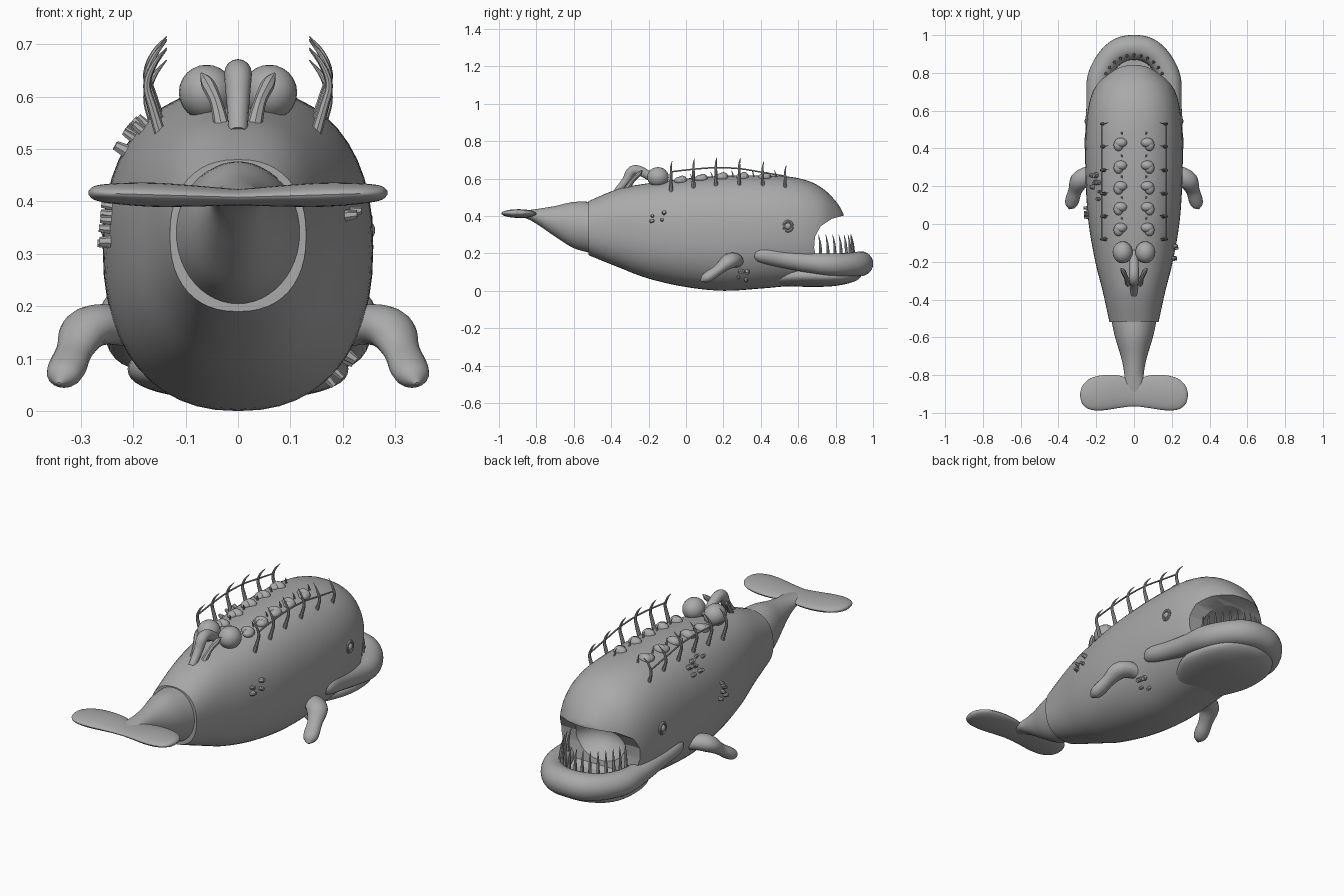
import bpy, bmesh, math, random
from mathutils import Vector, Matrix

cube = bpy.data.objects.get("Cube")
if cube:
    bpy.data.objects.remove(cube)
random.seed(4)

skin = bpy.data.materials.new("stone_grey")
skin.use_nodes = True
skin.diffuse_color = (0.4, 0.4, 0.4, 1)
skin.node_tree.nodes["Principled BSDF"].inputs["Base Color"].default_value = skin.diffuse_color
P = 2.3  # squareness of the body cross-section


def finish(name, bm, smooth=True):
    bmesh.ops.recalc_face_normals(bm, faces=bm.faces)
    mesh = bpy.data.meshes.new(name)
    bm.to_mesh(mesh)
    bm.free()
    mesh.materials.append(skin)
    obj = bpy.data.objects.new(name, mesh)
    bpy.context.collection.objects.link(obj)
    if smooth:
        shade(obj)
    return obj


def activate(obj):
    bpy.ops.object.select_all(action='DESELECT')
    obj.select_set(True)
    bpy.context.view_layer.objects.active = obj


def shade(obj):
    activate(obj)
    bpy.ops.object.shade_smooth_by_angle(angle=math.radians(40))


def spline(rows, sub):
    """Smooth interpolation through rows of numbers."""
    out = []
    for i in range(len(rows) - 1):
        a, b, c, d = (rows[max(0, min(len(rows) - 1, i + k))] for k in (-1, 0, 1, 2))
        for s in range(sub):
            t = s / sub
            out.append([0.5 * (2 * q + (r - p) * t + (2 * p - 5 * q + 4 * r - w) * t * t
                               + (3 * q - p - 3 * r + w) * t ** 3)
                        for p, q, r, w in zip(a, b, c, d)])
    return out + [list(rows[-1])]


def power(v, p):
    return math.copysign(abs(v) ** (2 / p), v)


def loft(name, stations, p=2, n=32):
    """Skin of closed rings; each station is centre, u axis, v axis."""
    bm = bmesh.new()
    rings = []
    for c, u, v in stations:
        angles = [2 * math.pi * k / n for k in range(n)]
        rings.append([bm.verts.new(c + u * power(math.cos(a), p) + v * power(math.sin(a), p))
                      for a in angles])
    for lo, hi in zip(rings, rings[1:]):
        for k in range(n):
            bm.faces.new((lo[k], lo[k - 1], hi[k - 1], hi[k]))
    bm.faces.new(rings[0])
    bm.faces.new(rings[-1])
    return finish(name, bm)


def hull(name, rows, p=P, n=48, sub=5):
    """Body form along y from rows of y, top, bottom, half width."""
    return loft(name, [(Vector((0, y, (t + b) / 2)), Vector((w, 0, 0)), Vector((0, 0, (t - b) / 2)))
                       for y, t, b, w in spline(rows, sub)], p, n)


def tube(name, rows, ref=(0, 0, 1), flat=1, n=16, sub=5):
    """Tapered tube from rows of x, y, z, radius."""
    pts = spline(rows, sub)
    pos = [Vector(q[:3]) for q in pts]
    stations = []
    for i, q in enumerate(pts):
        t = (pos[min(i + 1, len(pos) - 1)] - pos[max(i - 1, 0)]).normalized()
        u = Vector(ref).cross(t).normalized()
        r = max(q[3], 0.001)
        stations.append((pos[i], u * r, t.cross(u) * r * flat))
    return loft(name, stations, 2, n)


def ball(name, centre, radii, seg=24):
    bm = bmesh.new()
    bmesh.ops.create_uvsphere(bm, u_segments=seg, v_segments=seg // 2, radius=1,
                              matrix=Matrix.Translation(centre) @ Matrix.Diagonal((*radii, 1)))
    return finish(name, bm)


def carve(obj, cutter):
    activate(obj)
    mod = obj.modifiers.new("cut", 'BOOLEAN')
    mod.operation, mod.solver, mod.object = 'DIFFERENCE', 'EXACT', cutter
    bpy.ops.object.modifier_apply(modifier=mod.name)
    bpy.data.objects.remove(cutter)


# Body, with the mouth cut out and hollowed
BODY = [(-.52, .48, .19, .13), (-.36, .545, .125, .165), (-.2, .575, .065, .205),
        (0, .6, .02, .24), (.2, .615, 0, .255), (.4, .617, .012, .258), (.55, .61, .025, .25),
        (.66, .585, .03, .232), (.74, .54, .06, .198), (.8, .48, .11, .14),
        (.83, .435, .3, .08), (.842, .41, .38, .02)]
body = hull("body", BODY)
bm = bmesh.new()
profile = [(1.1, .4), (.835, .4), (.78, .385), (.72, .345), (.69, .29), (.685, .23),
           (.7, .15), (.75, .11), (1.1, .11)]
face = bm.faces.new([bm.verts.new((-.5, y, z)) for y, z in profile])
side = bmesh.ops.extrude_face_region(bm, geom=[face])["geom"]
bmesh.ops.translate(bm, vec=(1, 0, 0), verts=[g for g in side if isinstance(g, bmesh.types.BMVert)])
carve(body, finish("mouth_cutter", bm, False))
carve(body, ball("palate_cutter", (0, .79, .27), (.165, .19, .112), 32))
shade(body)


def section(y):
    for a, b in zip(BODY, BODY[1:]):
        if a[0] <= y <= b[0]:
            f = (y - a[0]) / (b[0] - a[0])
            t, bot, w = (p + (q - p) * f for p, q in zip(a[1:], b[1:]))
            return (t + bot) / 2, (t - bot) / 2, w


def on_side(side, y, z):
    """Point and outward direction on the body side at a height."""
    c, h, w = section(y)
    t = max(-.95, min(.95, (z - c) / h))
    x = (1 - abs(t) ** P) ** (1 / P)
    normal = Vector((side * x ** (P - 1) / w, 0, math.copysign(abs(t) ** (P - 1), t) / h))
    return Vector((side * x * w, y, c + t * h)), normal.normalized()


def back_height(x, y):
    c, h, w = section(y)
    return c + h * (1 - abs(x / w) ** P) ** (1 / P)


# Tail stock and flukes
hull("tail", [(-.5, .475, .2, .122), (-.6, .475, .228, .1), (-.7, .453, .29, .07),
              (-.78, .44, .345, .053), (-.85, .43, .385, .05), (-.93, .418, .4, .035)], 2)
half = [(.285, -.905, .01, .004), (.272, -.905, .05, .014), (.23, -.9, .083, .02),
        (.16, -.893, .093, .023), (.08, -.888, .086, .02), (0, -.895, .07, .016)]
span = [(-x, *r) for x, *r in half] + half[-2::-1]
loft("flukes", [(Vector((x, y, .408 + abs(x) * .03)), Vector((0, r, 0)), Vector((0, 0, h)))
                for x, y, r, h in spline(span, 5)])

# Lower jaw floor and thick lip
hull("jaw_floor", [(.42, .1, .03, .1), (.6, .14, .022, .2), (.75, .13, .022, .205),
                   (.85, .12, .035, .17), (.92, .13, .06, .1), (.95, .14, .1, .03)], 2.2)
half = [(.222, .36, .195, .005), (.222, .375, .193, .03), (.22, .42, .188, .043),
        (.208, .52, .17, .047), (.2, .65, .15, .052), (.188, .77, .14, .06),
        (.14, .865, .14, .062), (.075, .92, .143, .066), (0, .935, .145, .066)]
tube("jaw_lip", half + [(-x, *r) for x, *r in half[-2::-1]], n=24)

# Teeth around the jaw
for i in range(15):
    a = math.pi * i / 14
    x, y = .165 * math.cos(a), .72 + .175 * math.sin(a)
    tube(f"tooth_{i + 1}", [(x, y, .15, .009), (x, y, .21, .008), (x * .97, y - .004, .26, .005),
                            (x * .92, y - .012, .3, .001)], (0, 1, 0), n=8, sub=3)

POSTS = [-.08, .04, .16, .285, .41, .53]
LIFT = [-.022, -.008, 0, -.005, -.025, -.045]
for side, label in ((1, "left"), (-1, "right")):
    # Pectoral fin
    tube(f"{label}_fin", [(side * x, y, z, r) for x, y, z, r in
                          [(.21, .27, .155, .04), (.25, .255, .165, .048), (.29, .225, .155, .05),
                           (.312, .175, .115, .036), (.326, .13, .083, .037),
                           (.335, .1, .065, .03), (.342, .08, .052, .004)]], flat=.8)
    # Small head eye with a lid ring
    spot, out = on_side(side, .545, .345)
    ball(f"{label}_pupil", spot, (.012, .017, .017), 16)
    ring = [spot + Vector((0, .024 * math.cos(k), .026 * math.sin(k)))
            for k in (math.pi * j / 6 for j in range(13))]
    tube(f"{label}_eyelid", [(*q, .007) for q in ring], (1, 0, 0), n=8, sub=2)
    # Bulging eye on the back and the prong in front of it
    ball(f"{label}_bulging_eye", (side * .06, -.15, .608), (.053, .058, .053))
    tube(f"{label}_prong", [(side * x, y, z, r) for x, y, z, r in
                            [(.03, -.32, .54, .016), (.042, -.285, .59, .012),
                             (.058, -.25, .625, .013), (.07, -.235, .645, .002)]], (0, 1, 0), n=8)
    # Rib posts with a rail threaded along them
    for i, (y, dz) in enumerate(zip(POSTS, LIFT)):
        tube(f"{label}_post_{i + 1}", [(side * x, y + dy, z + dz, r) for x, dy, z, r in
                                       [(.148, 0, .55, .011), (.163, 0, .6, .009),
                                        (.174, 0, .645, .007), (.16, 0, .685, .005),
                                        (.136, .006, .715, .001)]], (0, 1, 0), n=8, sub=4)
    tube(f"{label}_rail", [(side * .17, y, .658 + dz, .004) for y, dz in zip(POSTS, LIFT)], n=8)
    # Paired knobs and little spines along the back
    for i, y in enumerate((-.02, .09, .2, .31, .43)):
        top = back_height(.07, y)
        ball(f"{label}_knob_{i + 1}", (side * .07, y, top), (.035, .026, .026), 16)
        ball(f"{label}_knob_root_{i + 1}", (side * .082, y - .012, top), (.026, .032, .02), 16)
        tube(f"{label}_spine_{i + 1}", [(side * .065, y + .055, top - .02, .007),
                                        (side * .065, y + .05, top + .015, .004),
                                        (side * .062, y + .042, top + .035, .001)],
             (0, 1, 0), n=6, sub=3)

# Nose ridge between the bulging eyes
tube("nose", [(0, -.15, .58, .02), (0, -.21, .622, .024), (0, -.26, .645, .026),
              (0, -.295, .635, .026), (0, -.32, .59, .022), (0, -.37, .53, .018)], (1, 0, 0))

# Barnacle clusters: side, y, z, spread in y and z, count
for g, (side, y, z, dy, dz, count) in enumerate([(1, -.155, .398, .045, .03, 7),
                                                 (-1, .2, .525, .075, .035, 10),
                                                 (-1, .06, .35, .025, .05, 6),
                                                 (1, .31, .08, .045, .03, 6)]):
    bm = bmesh.new()
    for k in range(count):
        spot, out = on_side(side, y + random.uniform(-dy, dy), z + random.uniform(-dz, dz))
        r = random.uniform(.009, .015)
        place = Matrix.Translation(spot + out * .007) @ out.to_track_quat('Z', 'Y').to_matrix().to_4x4()
        bmesh.ops.create_cone(bm, cap_ends=True, segments=7, radius1=r, radius2=r * .65,
                              depth=.03, matrix=place)
    finish(f"barnacles_{g + 1}", bm, False)
